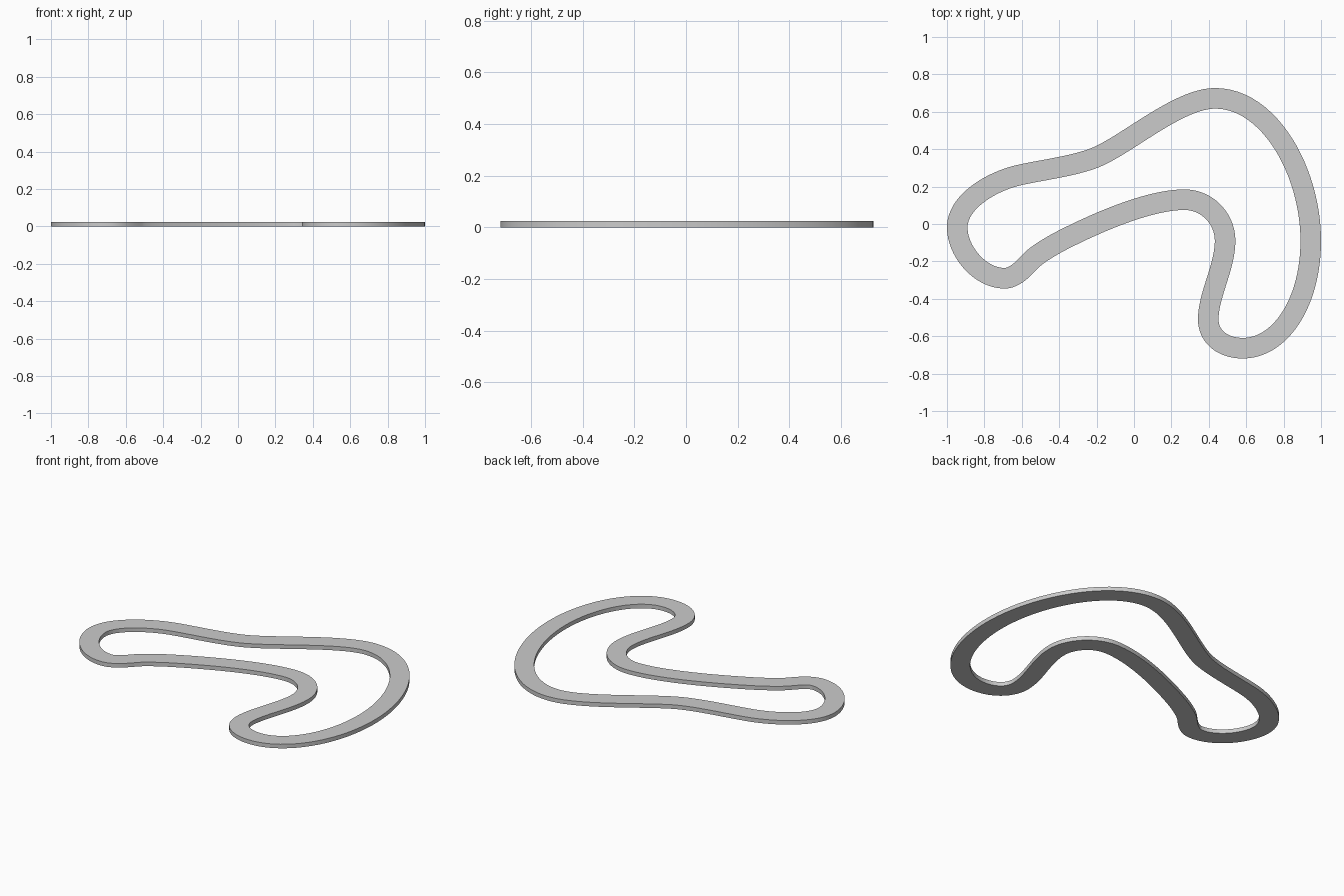
import bpy, bmesh
from math import radians, cos, sin
from mathutils import Vector

if "Cube" in bpy.data.objects:
    bpy.data.objects.remove(bpy.data.objects["Cube"])

HALF_WIDTH, HEIGHT, STEPS = 0.055, 0.025, 24

# Centre line nodes: x, y, heading in degrees, handle in, handle out
NODES = [
    (0.434, 0.672, 0, 0.20, 0.29),
    (0.945, -0.09, -90, 0.37, 0.33),
    (0.582, -0.664, 180, 0.20, 0.11),
    (0.397, -0.51, 90, 0.09, 0.13),
    (0.487, -0.09, 90, 0.14, 0.12),
    (0.270, 0.130, 180, 0.12, 0.19),
    (-0.380, -0.085, 207, 0.20, 0.06),
    (-0.550, -0.195, 225, 0.05, 0.045),
    (-0.692, -0.290, 180, 0.06, 0.13),
    (-0.945, -0.018, 90, 0.13, 0.14),
    (-0.620, 0.260, 13, 0.14, 0.13),
    (-0.220, 0.350, 20, 0.13, 0.18),
]


def sample(nodes):
    """Points and unit normals along the closed centre line."""
    out = []
    for a, b in zip(nodes, nodes[1:] + nodes[:1]):
        da = Vector((cos(radians(a[2])), sin(radians(a[2]))))
        db = Vector((cos(radians(b[2])), sin(radians(b[2]))))
        p0, p3 = Vector(a[:2]), Vector(b[:2])
        p1, p2 = p0 + da * a[4], p3 - db * b[3]
        for i in range(STEPS):
            t = i / STEPS
            s = 1 - t
            p = p0 * s**3 + p1 * (3 * s * s * t) + p2 * (3 * s * t * t) + p3 * t**3
            d = (p1 - p0) * (s * s) + (p2 - p1) * (2 * s * t) + (p3 - p2) * (t * t)
            d.normalize()
            out.append((p, Vector((-d.y, d.x))))
    return out


# Flat track loop: rectangular section swept round the centre line
bm = bmesh.new()
rings = []
for p, n in sample(NODES):
    l, r = p + n * HALF_WIDTH, p - n * HALF_WIDTH
    rings.append([bm.verts.new((q.x, q.y, z))
                  for q, z in ((l, 0), (l, HEIGHT), (r, HEIGHT), (r, 0))])
for a, b in zip(rings, rings[1:] + rings[:1]):
    for i in range(4):
        j = (i + 1) % 4
        bm.faces.new((a[i], a[j], b[j], b[i]))
bmesh.ops.recalc_face_normals(bm, faces=bm.faces)
mesh = bpy.data.meshes.new("track_loop")
bm.to_mesh(mesh)
bm.free()
track = bpy.data.objects.new("track_loop", mesh)
bpy.context.collection.objects.link(track)

# Smooth walls, sharp rims
bpy.context.view_layer.objects.active = track
track.select_set(True)
bpy.ops.object.shade_smooth_by_angle(angle=radians(30))
